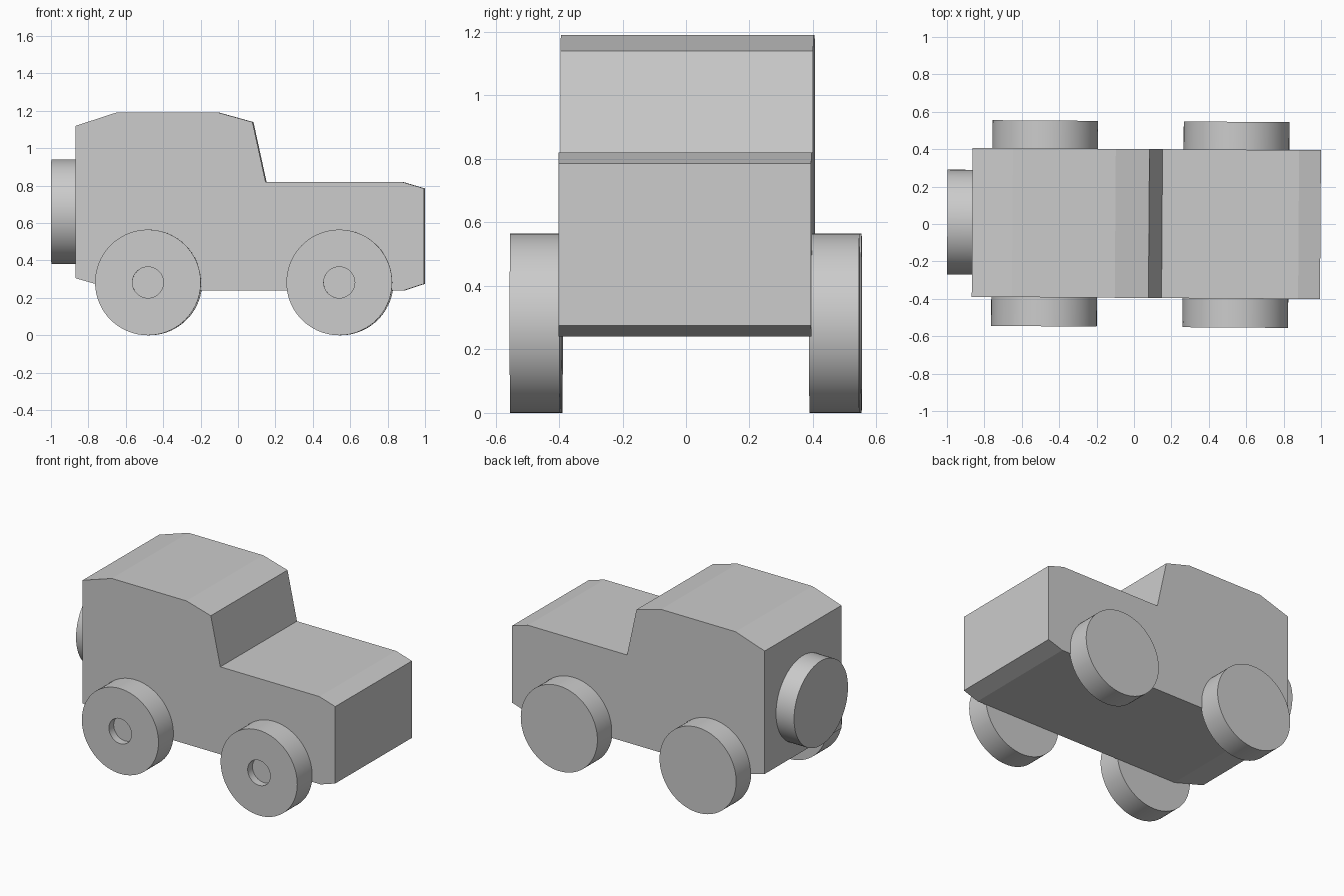
import bpy, bmesh
from math import pi, cos, sin, radians
from mathutils import Matrix

if "Cube" in bpy.data.objects:
    bpy.data.objects.remove(bpy.data.objects["Cube"])

# the whole model is turned by a hair around z
YAW = Matrix.Rotation(-0.0067, 4, 'Z')
SEG = 72


def finish(name, bm, matrix, smooth=False):
    bmesh.ops.recalc_face_normals(bm, faces=bm.faces)
    bm.transform(YAW @ matrix)
    me = bpy.data.meshes.new(name)
    bm.to_mesh(me)
    bm.free()
    ob = bpy.data.objects.new(name, me)
    bpy.context.collection.objects.link(ob)
    if smooth:
        bpy.ops.object.select_all(action='DESELECT')
        ob.select_set(True)
        bpy.context.view_layer.objects.active = ob
        bpy.ops.object.shade_smooth_by_angle(angle=radians(30))
    return ob


def extrude_profile(name, pts, half, y):
    bm = bmesh.new()
    face = bm.faces.new([bm.verts.new((x, -half, z)) for x, z in pts])
    ext = bmesh.ops.extrude_face_region(bm, geom=[face])
    verts = [g for g in ext['geom'] if isinstance(g, bmesh.types.BMVert)]
    bmesh.ops.translate(bm, verts=verts, vec=(0, 2 * half, 0))
    return finish(name, bm, Matrix.Translation((0, y, 0)))


def lathe(name, profile, matrix):
    # rings of (radius, height) around z, capped at both ends
    bm = bmesh.new()
    rings = [[bm.verts.new((r * cos(2 * pi * i / SEG), r * sin(2 * pi * i / SEG), h))
              for i in range(SEG)] for r, h in profile]
    for a, b in zip(rings, rings[1:]):
        for i in range(SEG):
            j = (i + 1) % SEG
            bm.faces.new((a[i], a[j], b[j], b[i]))
    bm.faces.new(rings[0])
    bm.faces.new(rings[-1])
    return finish(name, bm, matrix, True)


# body: side profile extruded across the width
extrude_profile("body", [
    (-0.865, 0.305), (-0.64, 0.24), (0.89, 0.24), (0.997, 0.275),
    (0.997, 0.785), (0.88, 0.82), (0.15, 0.82), (0.08, 1.14),
    (-0.10, 1.19), (-0.65, 1.19), (-0.865, 1.12)], 0.398, 0.003)

# wheels: the near side has a round hub recess, the far side is plain
R, IN, OUT = 0.2825, 0.393, 0.55
T = OUT - IN
plain = [(R, 0), (R, T)]
recessed = plain + [(0.083, T), (0.083, T - 0.05)]
for end, x in (("rear", -0.478), ("front", 0.545)):
    for side, s, prof in (("near", -1, recessed), ("far", 1, plain)):
        lathe(f"{end}_wheel_{side}", prof,
              Matrix.Translation((x, s * IN, R)) @ Matrix.Rotation(-s * pi / 2, 4, 'X'))

# spare wheel on the back
lathe("spare_wheel", [(0.28, 0), (0.28, 0.135)],
      Matrix.Translation((-0.863, 0.004, 0.66)) @ Matrix.Rotation(-pi / 2, 4, 'Y'))
